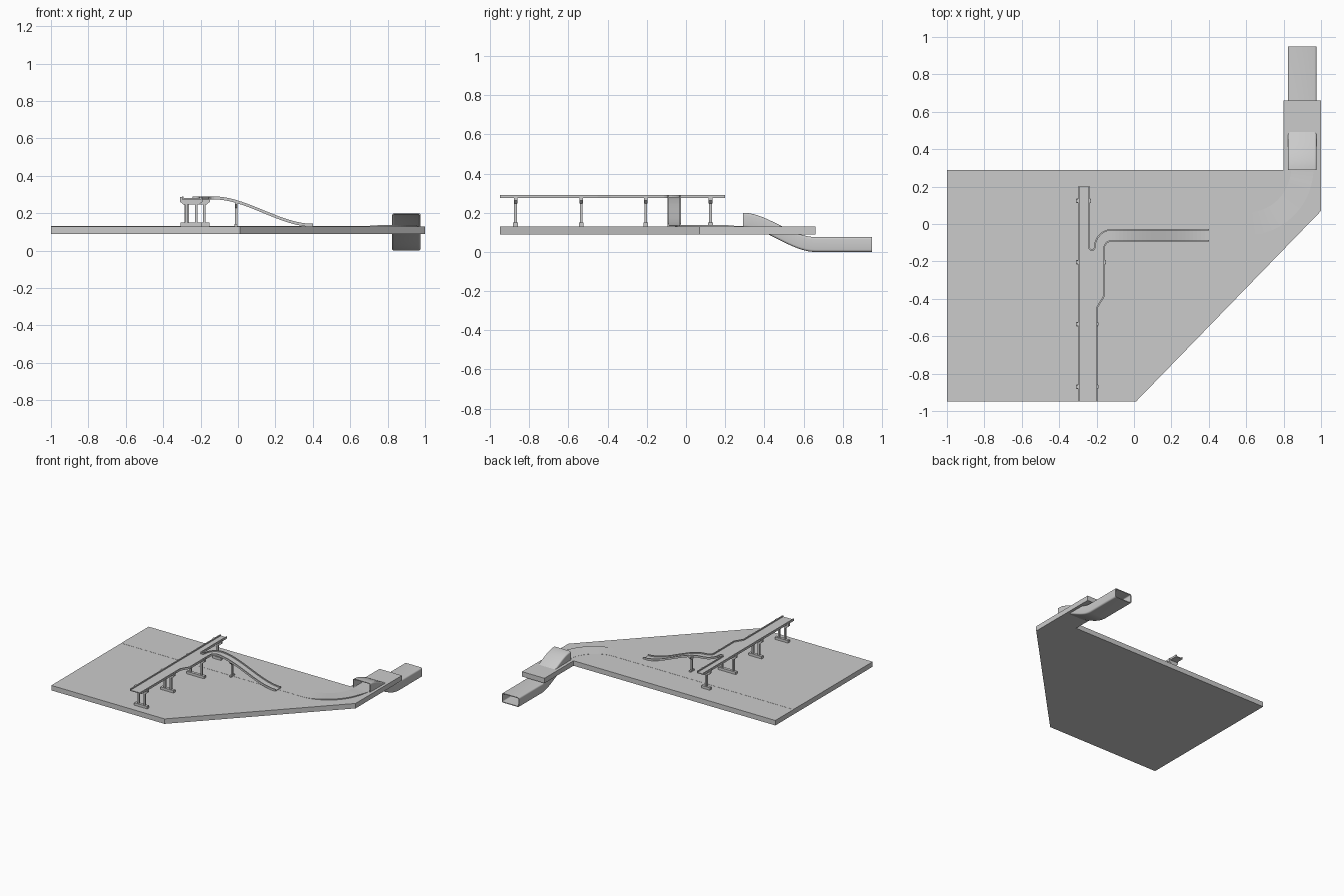
import bpy, bmesh, math
from mathutils import Vector

if "Cube" in bpy.data.objects:
    bpy.data.objects.remove(bpy.data.objects["Cube"])


def finish(name, bm, smooth=False):
    bmesh.ops.recalc_face_normals(bm, faces=bm.faces[:])
    me = bpy.data.meshes.new(name)
    bm.to_mesh(me)
    bm.free()
    ob = bpy.data.objects.new(name, me)
    bpy.context.collection.objects.link(ob)
    if smooth:
        bpy.ops.object.select_all(action='DESELECT')
        ob.select_set(True)
        bpy.context.view_layer.objects.active = ob
        bpy.ops.object.shade_smooth_by_angle(angle=math.radians(30))
    return ob


def prism(name, pts, extrude):
    """Extrude a closed 3D outline along a vector."""
    bm = bmesh.new()
    face = bm.faces.new([bm.verts.new(p) for p in pts])
    new = bmesh.ops.extrude_face_region(bm, geom=[face])['geom']
    bmesh.ops.translate(bm, vec=extrude, verts=[v for v in new if isinstance(v, bmesh.types.BMVert)])
    return finish(name, bm)


def box(name, x0, x1, y0, y1, z0, z1):
    return prism(name, [(x0, y0, z0), (x1, y0, z0), (x1, y1, z0), (x0, y1, z0)], (0, 0, z1 - z0))


def loft(name, rings, close_ends=True, smooth=False):
    """Skin a list of closed rings; otherwise join last ring back to the first."""
    bm = bmesh.new()
    vs = [[bm.verts.new(p) for p in r] for r in rings]
    n = len(vs[0])
    count = len(vs) - 1 if close_ends else len(vs)
    for i in range(count):
        a, b = vs[i], vs[(i + 1) % len(vs)]
        for j in range(n):
            k = (j + 1) % n
            bm.faces.new((a[j], a[k], b[k], b[j]))
    if close_ends:
        bm.faces.new(vs[0])
        bm.faces.new(vs[-1])
    return finish(name, bm, smooth)


def sweep(name, pts, hw, lo, hi):
    """Rectangular section along a plan path; lo/hi give heights from (x, y, side)."""
    P = [Vector(p) for p in pts]
    rings = []
    for i, p in enumerate(P):
        d0 = (p - P[i - 1]).normalized() if i else (P[1] - p).normalized()
        d1 = (P[i + 1] - p).normalized() if i < len(P) - 1 else d0
        t = (d0 + d1).normalized()
        n = Vector((-t.y, t.x)) * hw / max(0.5, t.dot(d0))
        a, b = p + n, p - n
        rings.append([(a.x, a.y, lo(p.x, p.y, 1)), (b.x, b.y, lo(p.x, p.y, -1)),
                      (b.x, b.y, hi(p.x, p.y, -1)), (a.x, a.y, hi(p.x, p.y, 1))])
    return loft(name, rings)


def arc(cx, cy, r, a0, a1, n):
    return [(cx + r * math.cos(math.radians(a0 + (a1 - a0) * i / n)),
             cy + r * math.sin(math.radians(a0 + (a1 - a0) * i / n))) for i in range(n + 1)]


def ease(t):
    t = min(1, max(0, t))
    return t * t * (3 - 2 * t)


# Ground slab with the arm that carries the tunnel
ground = [(-1, -.95), (.01, -.95), (1, .07), (1, .66), (.8, .66), (.8, .29), (-1, .29)]
prism("ground_slab", [(x, y, .09) for x, y in ground], (0, 0, .04))


# Surface road with a banked bend leading to the tunnel
def bank(x, y, side):
    t = ease((x - .64) / .13) * (1 - ease((y - .2) / .09))
    return .131 + (.007 * t if side < 0 else 0)


road = [(-1, 0), (.4, 0)] + arc(.6, .3, .3, -90, 0, 24)
sweep("surface_road", road, .06, lambda x, y, s: .125, bank)


# Hollow tunnel dropping through the slab
def rounded_ring(y, w, z0, z1, r):
    out = []
    for cx, cz, a in ((.9 + w - r, z1 - r, 0), (.9 - w + r, z1 - r, 90),
                      (.9 - w + r, z0 + r, 180), (.9 + w - r, z0 + r, 270)):
        out += [(px, y, pz) for px, pz in arc(cx, cz, r, a, a + 90, 4)]
    return out


ys = [.29 + .37 * i / 20 for i in range(21)] + [.95]
drop = lambda y: .124 * (1 - ease((y - .29) / .37))
outer = [rounded_ring(y, .077, drop(y), drop(y) + .076, .012) for y in ys]
inner = [rounded_ring(y, .071, drop(y) + .006, drop(y) + .070, .008) for y in ys]
loft("tunnel", outer + inner[::-1], close_ends=False, smooth=True)


# Elevated deck: flat trunk plus descending branch
def level(x):
    return .28 - .146 * ease((x + .13) / .53)


slope = [-.1 + .5 * i / 24 for i in range(25)]
right_edge = [(-.2, -.95), (-.2, -.45), (-.16, -.385)] + arc(-.12, -.13, .04, 180, 90, 6)
notch = [(-.24, .2)] + arc(-.225, -.125, .015, 180, 360, 8) + arc(-.115, -.125, .095, 180, 90, 10)[1:]
deck = [(-.3, -.95)] + right_edge + notch[::-1] + [(-.3, .2)]
prism("viaduct_deck", [(x, y, .274) for x, y in deck], (0, 0, .007))
sweep("ramp_deck", [(-.12, -.06)] + [(x, -.06) for x in slope], .03,
      lambda x, y, s: level(x) - .006, lambda x, y, s: level(x) + .001)

# Parapet walls along every deck edge
walls = {"left_parapet": [(-.296, -.95), (-.296, .2)],
         "right_parapet": right_edge + [(x, -.09) for x in slope],
         "notch_parapet": notch + [(x, -.03) for x in slope]}
for name, path in walls.items():
    sweep(name, path, .004, lambda x, y, s: level(x) - .006, lambda x, y, s: level(x) + .010)


# Piers: footing, columns, flared cap and end posts
def pier(i, y, x0, x1, cols):
    name = f"pier_{i}_"
    box(name + "footing", x0 + .002, x1 - .002, y - .012, y + .012, .13, .15)
    for j, x in enumerate(cols):
        box(name + f"column_{j}", x - .007, x + .007, y - .007, y + .007, .15, .252)
    cap = [(x0 + .018, .246), (x1 - .018, .246), (x1, .262), (x1, .275), (x0, .275), (x0, .262)]
    prism(name + "cap", [(x, y - .009, z) for x, z in cap], (0, .018, 0))
    for j, x in enumerate((x0, x1 - .012)):
        box(name + f"post_{j}", x, x + .012, y - .009, y + .009, .27, .288)


pier(1, -.87, -.31, -.19, (-.277, -.223))
pier(2, -.535, -.31, -.19, (-.277, -.223))
pier(3, -.205, -.31, -.15, (-.28, -.18))
pier(4, .125, -.31, -.23, (-.27,))

# Single support under the ramp
top = level(-.01) - .005
box("ramp_column", -.017, -.003, -.068, -.052, .13, top - .015)
box("ramp_footing", -.018, -.002, -.085, -.035, .13, .142)
cap = [(-.07, top - .028), (-.05, top - .028), (-.03, top - .01), (-.03, top), (-.09, top), (-.09, top - .01)]
prism("ramp_cap", [(-.017, y, z) for y, z in cap], (.014, 0, 0))
